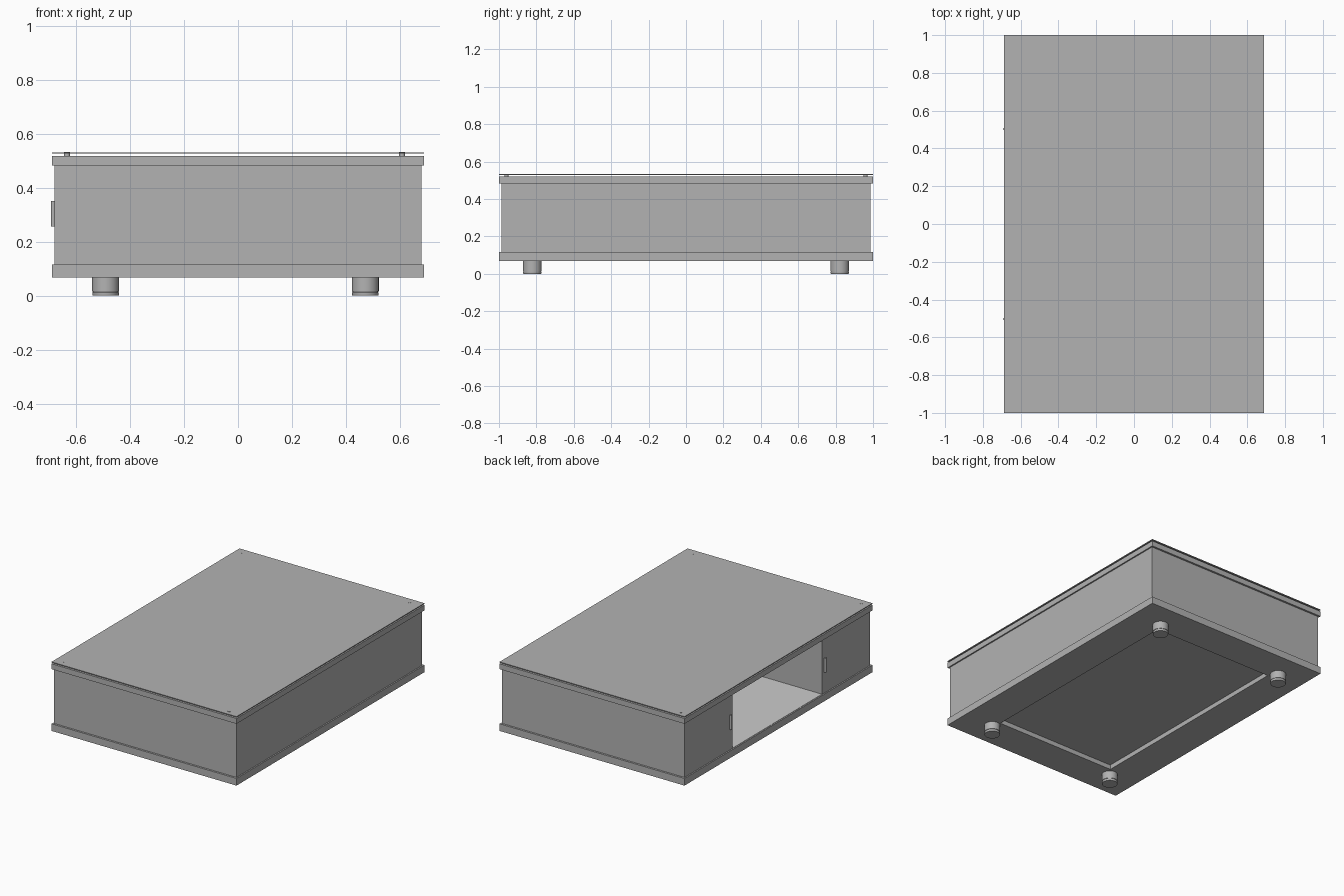
import bpy, bmesh, math

if "Cube" in bpy.data.objects:
    bpy.data.objects.remove(bpy.data.objects["Cube"])


def material(name, value):
    mat = bpy.data.materials.new(name)
    mat.diffuse_color = (value, value, value, 1)
    mat.use_nodes = True
    mat.node_tree.nodes["Principled BSDF"].inputs["Base Color"].default_value = mat.diffuse_color
    return mat


DARK = material("dark_grey", 0.45)
LIGHT = material("light_grey", 0.72)


def new_object(name, bm, mat=DARK):
    bmesh.ops.recalc_face_normals(bm, faces=bm.faces)
    mesh = bpy.data.meshes.new(name)
    bm.to_mesh(mesh)
    bm.free()
    mesh.materials.append(mat)
    ob = bpy.data.objects.new(name, mesh)
    bpy.context.collection.objects.link(ob)
    return ob


def smooth(ob, angle=30):
    bpy.ops.object.select_all(action='DESELECT')
    ob.select_set(True)
    bpy.context.view_layer.objects.active = ob
    bpy.ops.object.shade_smooth_by_angle(angle=math.radians(angle))


def box(name, x0, x1, y0, y1, z0, z1, mat=DARK):
    bm = bmesh.new()
    bmesh.ops.create_cube(bm, size=1)
    for v in bm.verts:
        v.co = ((x0 + x1) / 2 + v.co.x * (x1 - x0),
                (y0 + y1) / 2 + v.co.y * (y1 - y0),
                (z0 + z1) / 2 + v.co.z * (z1 - z0))
    return new_object(name, bm, mat)


def frame(name, outer, inner, z0, z1):
    """Rectangular ring between two half-size rectangles."""
    bm = bmesh.new()
    signs = [(-1, -1), (1, -1), (1, 1), (-1, 1)]
    loops = [[bm.verts.new((sx * h[0], sy * h[1], z)) for sx, sy in signs]
             for h, z in ((outer, z0), (outer, z1), (inner, z1), (inner, z0))]
    for k in range(4):
        a, b = loops[k], loops[(k + 1) % 4]
        for i in range(4):
            j = (i + 1) % 4
            bm.faces.new((a[i], a[j], b[j], b[i]))
    return new_object(name, bm)


def lathe(name, profile, x, y, sides=32):
    """Spin a (radius, z) profile that starts and ends on the axis."""
    bm = bmesh.new()
    vs = [bm.verts.new((r, 0, z)) for r, z in profile]
    es = [bm.edges.new(p) for p in zip(vs, vs[1:])]
    bmesh.ops.spin(bm, geom=vs + es, cent=(0, 0, 0), axis=(0, 0, 1),
                   angle=2 * math.pi, steps=sides)
    bmesh.ops.remove_doubles(bm, verts=bm.verts, dist=1e-5)
    ob = new_object(name, bm)
    ob.location = (x, y, 0)
    smooth(ob)
    return ob


W, L = 0.689, 1.0            # half sizes of the slabs
BW, BL = 0.68, 0.987         # half sizes of the body
Z0, Z1 = 0.115, 0.483        # body height range
OPEN = 0.475                 # half width of the open bay

# Plinth ring with a floor panel set into it
frame("plinth_frame", (W, L), (0.45, 0.768), 0.067, Z0)
box("floor_panel", -0.45, 0.45, -0.768, 0.768, 0.098, Z0)

# Closed cabinets at both ends, with a full back panel between them
box("front_cabinet", -BW, BW, -BL, -OPEN, Z0, Z1)
box("rear_cabinet", -BW, BW, OPEN, BL, Z0, Z1)
box("bay_back_panel", BW - 0.02, BW, -OPEN, OPEN, Z0, Z1)

# Pale lining on the floor of the open bay
box("bay_floor", -BW, BW - 0.02, -OPEN, OPEN, Z0, Z0 + 0.002, LIGHT)

# Table top and the thin glass sheet floating above it
box("top_slab", -W, W, -L, L, Z1, 0.519)
box("glass_sheet", -W, W, -L, L, 0.527, 0.532)

# Pins holding the glass
pin = [(0, 0.519), (0.011, 0.519), (0.011, 0.533), (0, 0.533)]
for x in (-0.634, 0.608):
    for y in (-0.96, 0.96):
        lathe("glass_pin", pin, x, y, 16)

# Round feet with a fine groove
foot = [(0, 0), (0.048, 0), (0.049, 0.002), (0.049, 0.012), (0.0475, 0.013),
        (0.0475, 0.015), (0.05, 0.016), (0.05, 0.067), (0, 0.067)]
for x in (-0.491, 0.472):
    for y in (-0.822, 0.822):
        lathe("foot", foot, x, y)

# Upright pulls beside the open bay
pull = [(0, 0.256), (0.008, 0.256), (0.008, 0.352), (0, 0.352)]
for y in (-0.503, 0.503):
    lathe("door_pull", pull, -0.685, y, 16)
